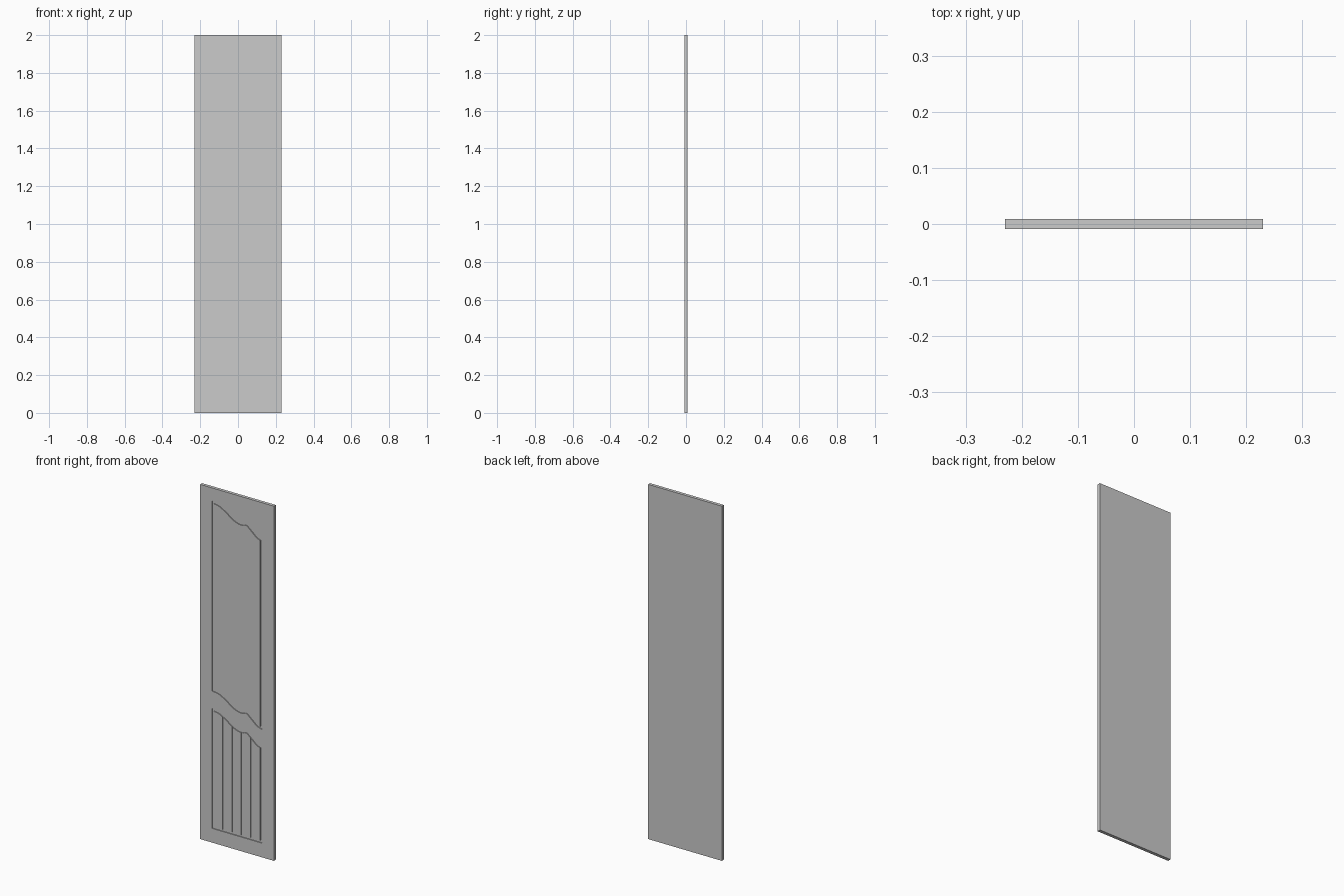
import bpy, bmesh

if "Cube" in bpy.data.objects:
    bpy.data.objects.remove(bpy.data.objects["Cube"])

HALF_W, HALF_T, HEIGHT = 0.23, 0.009, 2.0
FRONT = -HALF_T
EDGE = 0.157            # half width of the outlined panels
GROOVE = 0.012          # width of the outline groove
WAVE = [(-0.157, 1.926), (-0.114, 1.919), (-0.066, 1.893), (-0.029, 1.867),
        (0.008, 1.852), (0.038, 1.851), (0.056, 1.857), (0.093, 1.829),
        (0.124, 1.804), (0.157, 1.792)]


def wave_z(x):
    """Smooth wavy height at x (Hermite curve through the wave points)."""
    n = len(WAVE)

    def slope(i):
        a, b = WAVE[max(i - 1, 0)], WAVE[min(i + 1, n - 1)]
        return (b[1] - a[1]) / (b[0] - a[0])
    i = max(k for k in range(n - 1) if k == 0 or WAVE[k][0] <= x)
    (x0, z0), (x1, z1) = WAVE[i], WAVE[i + 1]
    h = x1 - x0
    t = (x - x0) / h
    return ((2*t**3 - 3*t**2 + 1) * z0 + (t**3 - 2*t**2 + t) * h * slope(i)
            + (3*t**2 - 2*t**3) * z1 + (t**3 - t**2) * h * slope(i + 1))


def outline(inset, top_shift, bottom, steps=36):
    """Closed loop with a wavy top; bottom is a function of x."""
    e = EDGE - inset
    xs = [-e + 2 * e * i / steps for i in range(steps + 1)]
    top = [(x, wave_z(x) + top_shift - inset) for x in xs]
    low = [(x, bottom(x) + inset) for x in reversed(xs)]
    return top + low


def mesh_object(name, bm):
    bmesh.ops.recalc_face_normals(bm, faces=bm.faces)
    me = bpy.data.meshes.new(name)
    bm.to_mesh(me)
    bm.free()
    ob = bpy.data.objects.new(name, me)
    bpy.context.collection.objects.link(ob)
    return ob


def box(name, x0, x1, y0, y1, z0, z1):
    bm = bmesh.new()
    bmesh.ops.create_cube(bm, size=1)
    for v in bm.verts:
        v.co = ((x0 + x1) / 2 + v.co.x * (x1 - x0),
                (y0 + y1) / 2 + v.co.y * (y1 - y0),
                (z0 + z1) / 2 + v.co.z * (z1 - z0))
    return mesh_object(name, bm)


def ring(name, top_shift, bottom, depth):
    """Ring-shaped prism used to rout an outline groove."""
    bm = bmesh.new()
    loops = [[bm.verts.new((x, y, z)) for x, z in outline(inset, top_shift, bottom)]
             for inset, y in ((0, FRONT - 0.01), (GROOVE, FRONT - 0.01),
                              (GROOVE, FRONT + depth), (0, FRONT + depth))]
    n = len(loops[0])
    for a in range(4):
        p, q = loops[a], loops[(a + 1) % 4]
        for i in range(n):
            j = (i + 1) % n
            bm.faces.new((p[i], p[j], q[j], q[i]))
    return mesh_object(name, bm)


# door slab
door = box("door_panel", -HALF_W, HALF_W, -HALF_T, HALF_T, 0, HEIGHT)

# outline grooves of the upper and lower panels
cutters = [ring("upper_groove_cutter", 0, lambda x: wave_z(x) - 1.072, 0.005),
           ring("lower_groove_cutter", -1.17, lambda x: 0.08, 0.005)]

# four plank grooves dividing the lower panel into five
for k in range(1, 5):
    x = (EDGE - GROOVE) * (2 * k / 5 - 1)
    cutters.append(box("plank_groove_cutter", x - 0.003, x + 0.003, FRONT - 0.01,
                       FRONT + 0.004, 0.086, wave_z(x) - 1.17 - GROOVE / 2))

# cut all grooves, then remove the cutters
bpy.context.view_layer.objects.active = door
for c in cutters:
    mod = door.modifiers.new("groove", 'BOOLEAN')
    mod.operation, mod.solver, mod.object = 'DIFFERENCE', 'EXACT', c
    bpy.ops.object.modifier_apply(modifier=mod.name)
    bpy.data.objects.remove(c)
